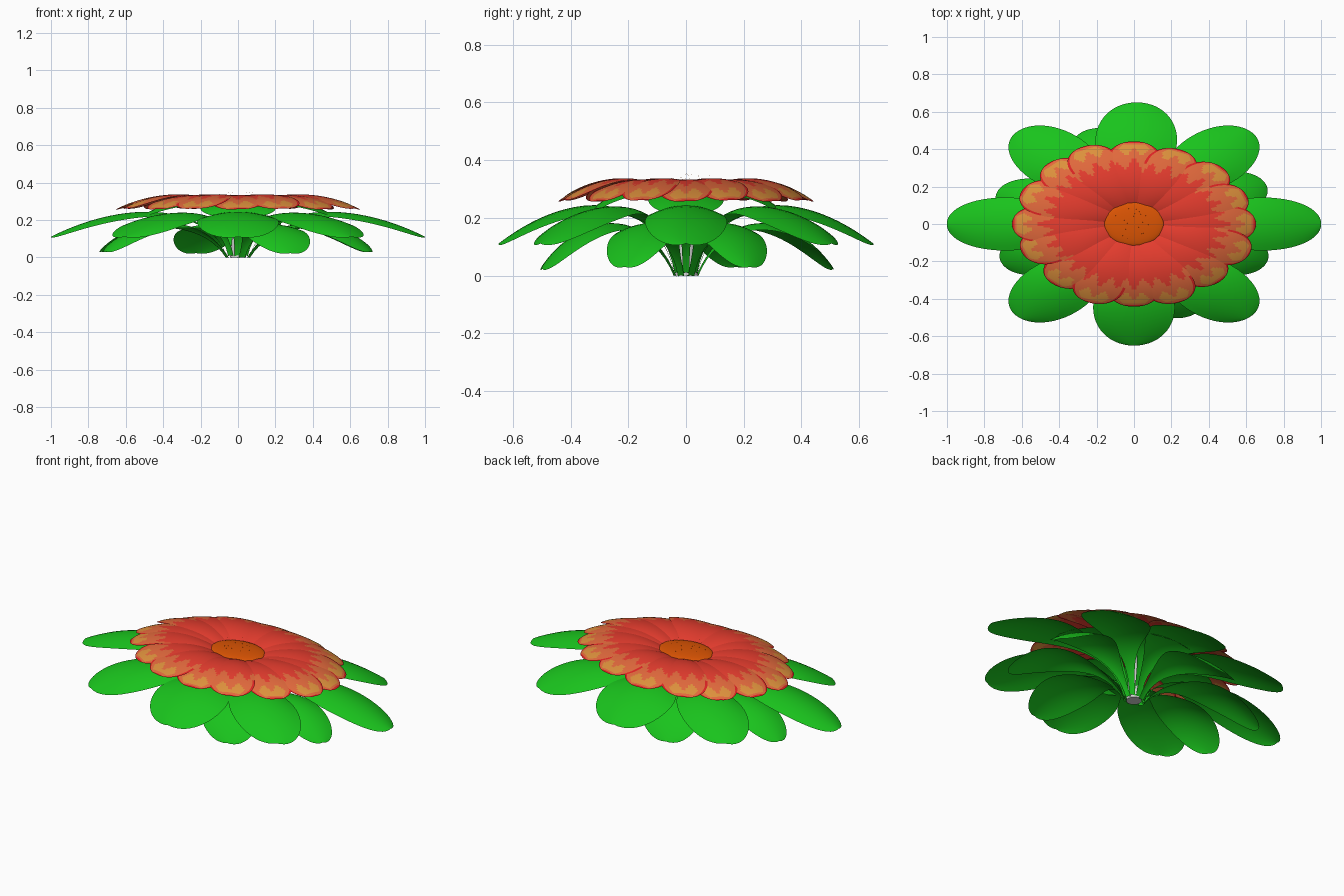
import bpy, bmesh, math, random
from mathutils import Vector
from mathutils.geometry import interpolate_bezier

if "Cube" in bpy.data.objects:
    bpy.data.objects.remove(bpy.data.objects["Cube"])

random.seed(4)


def material(name, rgb):
    m = bpy.data.materials.new(name)
    m.diffuse_color = (*rgb, 1)
    m.use_nodes = True
    m.node_tree.nodes["Principled BSDF"].inputs["Base Color"].default_value = m.diffuse_color
    return m


green = material("leaf green", (0.010, 0.55, 0.012))
red = material("petal red", (0.78, 0.045, 0.027))
orange = material("petal orange", (0.75, 0.14, 0.045))
gold = material("petal gold", (0.72, 0.28, 0.045))
rim = material("petal rim red", (0.72, 0.017, 0.017))
amber = material("centre orange", (0.72, 0.09, 0.001))
grey = material("stem grey", (0.65, 0.65, 0.65))


def half_width(t, w, base, widest):
    """Narrow base swelling to a blunt rounded tip."""
    if t > widest:
        u = (t - widest) / (1 - widest)
        return w * max(0, 1 - u ** 2.1) ** 0.48
    s = t / widest
    return base + (w - base) * s * s * (3 - 2 * s)


def add_blade(bm, angle, curve, w, base, widest, camber, sx, nu, nv,
              lift=0, twist=0, paint=None):
    """One arched blade along a bezier (radius, height), turned about z."""
    pts = interpolate_bezier(*[Vector((r, z, 0)) for r, z in curve], 4001)
    span = pts[-1].x - pts[0].x
    ca, sa = math.cos(math.radians(angle)), math.sin(math.radians(angle))
    rows, fs = [], []
    for i in range(nu + 1):
        p = pts[round(3998 * math.sin(i / nu * math.pi / 2))]
        f = (p.x - pts[0].x) / span
        fs.append(f)
        hw = half_width(f, w, base, widest)
        row = []
        for j in range(nv + 1):
            v = 2 * j / nv - 1
            k = hw / w
            x, y = p.x, hw * v
            z = p.y + lift - camber * v * v * k + twist * v * k
            row.append(bm.verts.new(((x * ca - y * sa) * sx, x * sa + y * ca, z)))
        rows.append(row)
    for i in range(nu):
        for j in range(nv):
            face = bm.faces.new((rows[i][j], rows[i + 1][j],
                                 rows[i + 1][j + 1], rows[i][j + 1]))
            face.smooth = True
            if paint:
                face.material_index = paint((fs[i] + fs[i + 1]) / 2,
                                            2 * (j + 0.5) / nv - 1)


def finish(bm, name, mats):
    me = bpy.data.meshes.new(name)
    bm.to_mesh(me)
    bm.free()
    for m in mats:
        me.materials.append(m)
    ob = bpy.data.objects.new(name, me)
    bpy.context.collection.objects.link(ob)
    return ob


def leaf_ring(name, angles, curve, w, camber, base=0.012):
    bm = bmesh.new()
    for a in angles:
        add_blade(bm, a, curve, w, base, 0.66, camber, 1.54, 28, 10)
    finish(bm, name, [green])


# Leaves: long upper ring, drooping lower ring, short sepals under the flower
leaf_ring("upper_leaves", (0, 89, 180, 270),
          ((0.04, 0.01), (0.10, 0.28), (0.38, 0.32), (0.65, 0.11)), 0.142, 0.035)
leaf_ring("upper_diagonal_leaves", (52, 128, 232, 308),
          ((0.04, 0.01), (0.10, 0.28), (0.38, 0.31), (0.64, 0.11)), 0.136, 0.035)
leaf_ring("lower_side_leaves", (26, 160, 205, 335),
          ((0.04, 0), (0.12, 0.19), (0.33, 0.28), (0.505, 0.03)), 0.118, 0.03)
leaf_ring("lower_end_leaves", (106, 290),
          ((0.04, 0), (0.12, 0.19), (0.33, 0.28), (0.53, 0.022)), 0.118, 0.03)
leaf_ring("sepals", (0, 90, 180, 270),
          ((0.03, 0.04), (0.05, 0.34), (0.20, 0.34), (0.34, 0.22)), 0.13, 0.025)


# Petals: red blades with a jagged orange band, gold patches and a red rim
def petal_colour(t, v):
    if t > 0.982 or (t > 0.7 and abs(v) > 0.94):
        return 3
    jag = 0.055 * math.cos(v * 9.5) - 0.06 * abs(v)
    if 0.96 > t > 0.87 + jag * 0.8 and abs(v) < 0.7:
        return 2
    return 1 if t > 0.70 + jag * 1.2 else 0


bm = bmesh.new()
for i in range(16):
    tip = 0.442 if i % 4 == 0 else random.uniform(0.43, 0.455)
    turn = 0 if i % 4 == 0 else random.uniform(-2.5, 2.5)
    add_blade(bm, i * 22.5 + turn,
              ((0.05, 0.268), (0.15, 0.35), (0.30, 0.362), (tip, 0.258)),
              0.095, 0.028, 0.76, 0.012, 1.475, 40, 20,
              lift=0.004 * (i % 2), twist=0.004, paint=petal_colour)
finish(bm, "petals", [red, orange, gold, rim])

# Flower centre: low dome
bpy.ops.mesh.primitive_uv_sphere_add(segments=24, ring_count=12, location=(0, 0, 0.303))
centre = bpy.context.object
centre.name = "flower_centre"
centre.scale = (0.16, 0.118, 0.02)
centre.data.materials.append(amber)
bpy.ops.object.shade_smooth()

# Pollen specks just over the centre
bm = bmesh.new()
for i in range(40):
    a, r = random.uniform(0, math.tau), math.sqrt(random.random())
    c = Vector((0.12 * r * math.cos(a), 0.085 * r * math.sin(a),
                random.uniform(0.325, 0.352)))
    made = bmesh.ops.create_cone(bm, segments=4, radius1=0.0012, radius2=0, depth=0.002)
    bmesh.ops.translate(bm, verts=made["verts"], vec=c)
finish(bm, "pollen", [amber])

# Stem
bpy.ops.mesh.primitive_cone_add(vertices=16, radius1=0.042, radius2=0.016,
                                depth=0.29, location=(0, 0, 0.145))
stem = bpy.context.object
stem.name = "stem"
stem.data.materials.append(grey)
bpy.ops.object.shade_smooth_by_angle()
